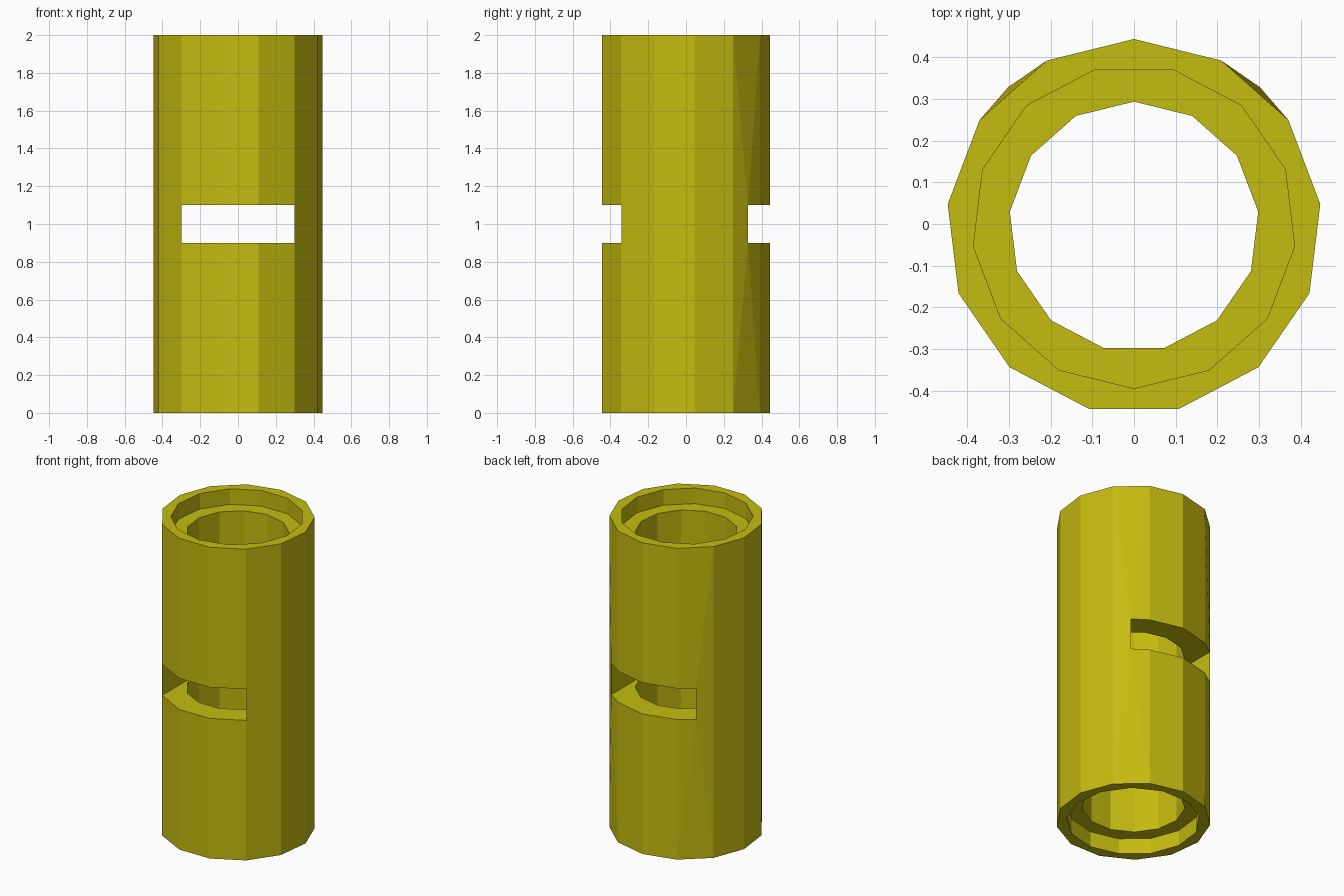
import bpy, bmesh, math
from mathutils import Vector

cube = bpy.data.objects.get("Cube")
if cube:
    bpy.data.objects.remove(cube, do_unlink=True)

SIDES, HEIGHT, SHIFT = 13, 2.0, -0.0065
RADIUS, BORE, RECESS, RECESS_DEPTH = 0.45, 0.30, 0.388, 0.10
SLOT_HALF, SLOT_LOW, SLOT_HIGH = 0.30, 0.90, 1.10

olive = bpy.data.materials.new("olive_yellow")
olive.use_nodes = True
colour = (0.56, 0.50, 0.005, 1)
olive.diffuse_color = colour
olive.node_tree.nodes["Principled BSDF"].inputs["Base Color"].default_value = colour


def ring(radius, z, start):
    return [Vector((radius * math.cos(start + math.tau * i / SIDES),
                    radius * math.sin(start + math.tau * i / SIDES) + SHIFT, z))
            for i in range(SIDES)]


def hull(name, points):
    """Solid convex shape around the points, flat sides merged."""
    bm = bmesh.new()
    for p in points:
        bm.verts.new(p)
    bmesh.ops.convex_hull(bm, input=bm.verts)
    bmesh.ops.dissolve_limit(bm, angle_limit=0.002, verts=bm.verts, edges=bm.edges)
    bmesh.ops.recalc_face_normals(bm, faces=bm.faces)
    mesh = bpy.data.meshes.new(name)
    bm.to_mesh(mesh)
    bm.free()
    mesh.materials.append(olive)
    obj = bpy.data.objects.new(name, mesh)
    bpy.context.collection.objects.link(obj)
    return obj


def prism(name, radius, low, high, start):
    return hull(name, ring(radius, low, start) + ring(radius, high, start))


# Outer body, bulging slightly at the rear slot corners
up, down = math.pi / 2, -math.pi / 2
corners = [Vector((side * 0.302, 0.328, z))
           for side in (-1, 1) for z in (SLOT_LOW, SLOT_HIGH)]
tube = hull("tube_body", ring(RADIUS, 0, up) + ring(RADIUS, HEIGHT, up) + corners)

# Bore, end recesses and the slot through front and back
cutters = [
    prism("bore_cutter", BORE, -0.2, HEIGHT + 0.2, up),
    prism("top_recess_cutter", RECESS, HEIGHT - RECESS_DEPTH, HEIGHT + 0.2, down),
    prism("bottom_recess_cutter", RECESS, -0.2, RECESS_DEPTH, down),
    hull("slot_cutter", [Vector((x, y, z)) for x in (-SLOT_HALF, SLOT_HALF)
                         for y in (-1, 1) for z in (SLOT_LOW, SLOT_HIGH)]),
]
for cutter in cutters:
    cutter.hide_render = True
    cut = tube.modifiers.new(cutter.name, "BOOLEAN")
    cut.operation = "DIFFERENCE"
    cut.solver = "EXACT"
    cut.object = cutter

# Bake the cuts and drop the cutters
bpy.context.view_layer.update()
graph = bpy.context.evaluated_depsgraph_get()
finished = bpy.data.meshes.new_from_object(tube.evaluated_get(graph))
tube.modifiers.clear()
tube.data = finished
tube.data.name = "tube_body"
for cutter in cutters:
    bpy.data.objects.remove(cutter, do_unlink=True)
